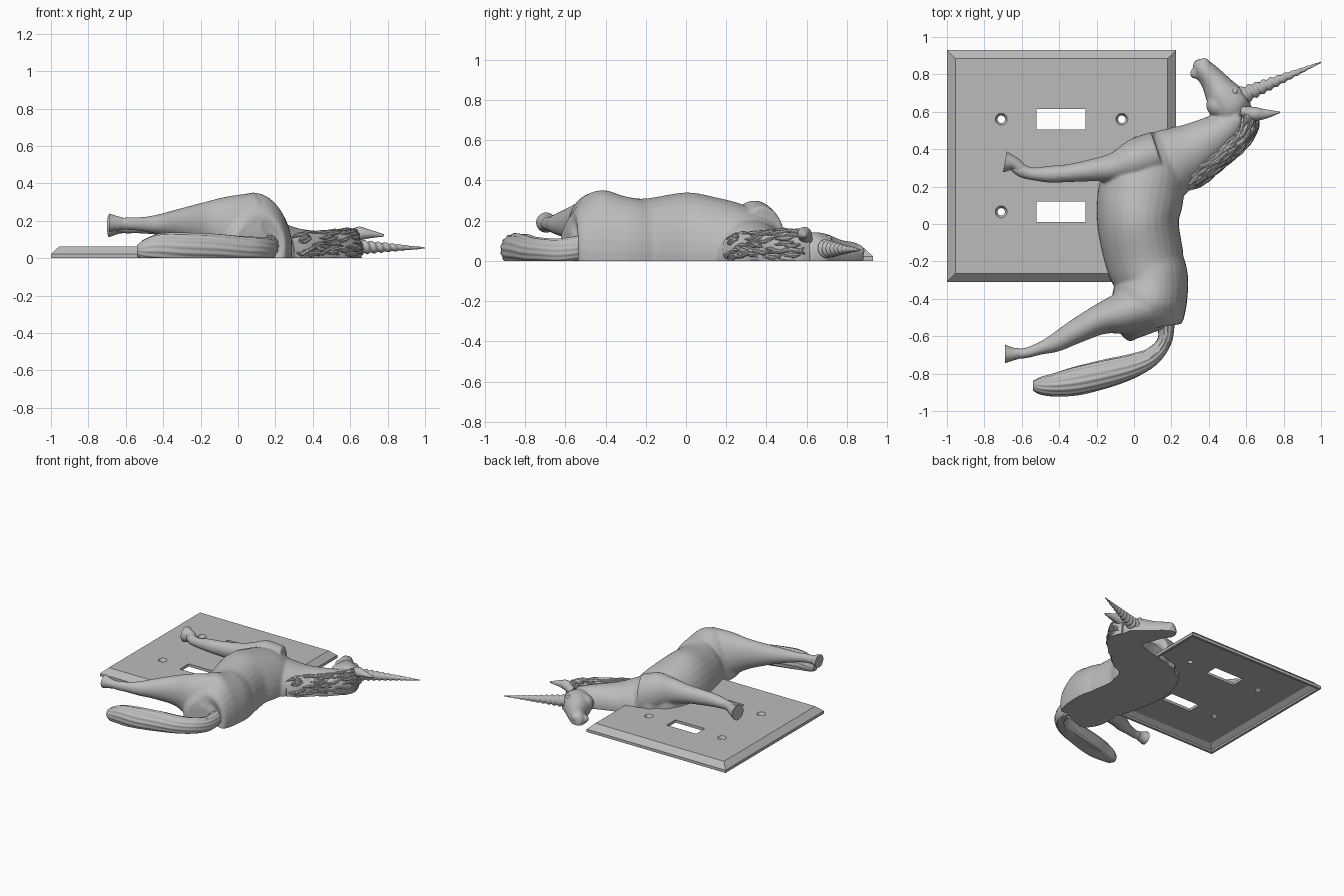
import bpy, bmesh, math, random
from mathutils import Vector

random.seed(4)
old = bpy.data.objects.get("Cube")
if old:
    bpy.data.objects.remove(old, do_unlink=True)

grey = bpy.data.materials.new("plain grey")
grey.use_nodes = True
grey.diffuse_color = (0.5, 0.5, 0.5, 1)
grey.node_tree.nodes["Principled BSDF"].inputs["Base Color"].default_value = (0.5, 0.5, 0.5, 1)


def catmull(keys, per):
    """Smoothly resample key rings (x, y, z, half width, half height)."""
    k = [Vector(p) for p in keys]
    k = [2 * k[0] - k[1]] + k + [2 * k[-1] - k[-2]]
    out = []
    for i in range(1, len(k) - 2):
        a, b, c, d = k[i - 1:i + 3]
        for j in range(per):
            t = j / per
            out.append(0.5 * (2 * b + (c - a) * t + (2 * a - 5 * b + 4 * c - d) * t * t
                              + (3 * b - a - 3 * c + d) * t ** 3))
    return out + [k[-2]]


def loft(bm, keys, per=6, sides=32, ripple=0.0, waves=1, twist=0.0):
    """Closed tube of elliptic rings, optionally fluted and twisted."""
    path = catmull(keys, per)
    rings = []
    for i, p in enumerate(path):
        q = path[min(i + 1, len(path) - 1)] - path[max(i - 1, 0)]
        side = Vector((-q[1], q[0], 0)).normalized()
        ring = []
        for s in range(sides):
            a = math.tau * s / sides
            r = 1 + ripple * math.cos(waves * a - math.tau * twist * i / len(path))
            v = Vector(p[:3]) + side * (max(p[3], 0.003) * r * math.cos(a))
            v.z += max(p[4], 0.003) * r * math.sin(a)
            ring.append(bm.verts.new(v))
        rings.append(ring)
    faces = [bm.faces.new(rings[0]), bm.faces.new(rings[-1])]
    for a, b in zip(rings, rings[1:]):
        for s in range(sides):
            t = (s + 1) % sides
            faces.append(bm.faces.new((a[s], a[t], b[t], b[s])))
    bmesh.ops.recalc_face_normals(bm, faces=faces)


def ball(bm, centre, radius):
    ret = bmesh.ops.create_uvsphere(bm, u_segments=16, v_segments=10, radius=radius)
    bmesh.ops.translate(bm, verts=ret["verts"], vec=centre)


def finish(name, bm, angle=40):
    me = bpy.data.meshes.new(name)
    bm.to_mesh(me)
    bm.free()
    me.materials.append(grey)
    ob = bpy.data.objects.new(name, me)
    bpy.context.collection.objects.link(ob)
    bpy.ops.object.select_all(action='DESELECT')
    ob.select_set(True)
    bpy.context.view_layer.objects.active = ob
    if angle:
        bpy.ops.object.shade_smooth_by_angle(angle=math.radians(angle))
    return ob


def bake(ob):
    """Return the modified mesh as a bmesh and drop the source object."""
    bm = bmesh.new()
    bm.from_object(ob, bpy.context.evaluated_depsgraph_get())
    bpy.data.objects.remove(ob, do_unlink=True)
    return bm


def flatten(bm):
    """Cut the part off flat where it rests on the ground."""
    geom = bm.verts[:] + bm.edges[:] + bm.faces[:]
    bmesh.ops.bisect_plane(bm, geom=geom, dist=1e-5, plane_co=(0, 0, 0),
                           plane_no=(0, 0, -1), clear_outer=True)
    bmesh.ops.holes_fill(bm, edges=[e for e in bm.edges if e.is_boundary], sides=0)
    return bm


# Wall plate: hollow shell with sloping edges
bm = bmesh.new()
rings = []
for inset, z in ((0.06, 0.042), (0.02, 0.015), (0.02, 0), (0, 0), (0, 0.022), (0.045, 0.064)):
    x0, x1, y0, y1 = -1 + inset, 0.225 - inset, -0.31 + inset, 0.93 - inset
    rings.append([bm.verts.new((x, y, z)) for x, y in ((x0, y0), (x1, y0), (x1, y1), (x0, y1))])
bm.faces.new(rings[0])
bm.faces.new(rings[-1])
for a, b in zip(rings, rings[1:]):
    for s in range(4):
        bm.faces.new((a[s], a[s - 1], b[s - 1], b[s]))
bmesh.ops.recalc_face_normals(bm, faces=bm.faces)
blank = finish("plate_blank", bm, 0)

# Switch openings and countersunk screw holes
bm = bmesh.new()
for y in (0.56, 0.065):
    box = bmesh.ops.create_cube(bm, size=1)["verts"]
    bmesh.ops.scale(bm, verts=box, vec=(0.26, 0.11, 0.2))
    bmesh.ops.translate(bm, verts=box, vec=(-0.39, y, 0.05))
    for x in (-0.71, -0.065):
        cone = bmesh.ops.create_cone(bm, cap_ends=True, segments=32, radius1=0.016,
                                     radius2=0.038, depth=0.04)["verts"]
        bmesh.ops.translate(bm, verts=cone, vec=(x, y, 0.055))
cutter = finish("plate_cutter", bm, 0)
cutter.hide_render = True
cut = blank.modifiers.new("holes", 'BOOLEAN')
cut.operation, cut.object, cut.solver = 'DIFFERENCE', cutter, 'EXACT'
plate = bake(blank)
bpy.data.objects.remove(cutter, do_unlink=True)
finish("wall_plate", plate, 25)

# Body: trunk, neck, head and legs blended into one skin
bm = bmesh.new()
trunk = [(0.09, -0.585, 0.06, 0.08, 0.09), (0.08, -0.55, 0.06, 0.17, 0.2),
         (0.08, -0.43, 0.05, 0.2, 0.3), (0.095, -0.3, 0.05, 0.195, 0.27),
         (0.06, -0.2, 0.04, 0.21, 0.27), (0.022, 0, 0.04, 0.218, 0.3),
         (0.035, 0.15, 0.04, 0.23, 0.275), (0.06, 0.28, 0.04, 0.215, 0.24),
         (0.07, 0.4, 0.04, 0.16, 0.18), (0.06, 0.475, 0.04, 0.06, 0.1)]
neck = [(0.1, 0.27, 0.02, 0.19, 0.2), (0.2, 0.335, 0.02, 0.185, 0.18),
        (0.32, 0.4, 0.02, 0.145, 0.14), (0.47, 0.495, 0.02, 0.105, 0.12),
        (0.56, 0.575, 0.02, 0.08, 0.11)]
head = [(0.58, 0.57, 0.02, 0.07, 0.08), (0.53, 0.62, 0.025, 0.11, 0.115),
        (0.475, 0.69, 0.025, 0.095, 0.11), (0.425, 0.765, 0.02, 0.07, 0.085),
        (0.375, 0.825, 0.02, 0.056, 0.075), (0.352, 0.86, 0.02, 0.042, 0.06),
        (0.345, 0.88, 0.02, 0.015, 0.025)]
foreleg = [(0.13, 0.38, 0.1, 0.12, 0.17), (0.01, 0.34, 0.15, 0.115, 0.15),
           (-0.1, 0.305, 0.17, 0.08, 0.1), (-0.22, 0.288, 0.175, 0.06, 0.07),
           (-0.35, 0.272, 0.175, 0.048, 0.057), (-0.45, 0.266, 0.175, 0.045, 0.048),
           (-0.54, 0.268, 0.17, 0.034, 0.037), (-0.6, 0.285, 0.17, 0.036, 0.038),
           (-0.65, 0.32, 0.17, 0.03, 0.03)]
hind_leg = [(0.08, -0.43, 0.1, 0.15, 0.25), (-0.06, -0.475, 0.15, 0.115, 0.18),
            (-0.18, -0.51, 0.18, 0.082, 0.12), (-0.32, -0.58, 0.185, 0.064, 0.078),
            (-0.42, -0.635, 0.182, 0.05, 0.054), (-0.5, -0.665, 0.182, 0.034, 0.04),
            (-0.58, -0.69, 0.185, 0.028, 0.034), (-0.65, -0.695, 0.185, 0.028, 0.03)]
for part in (trunk, neck, head, foreleg, hind_leg):
    loft(bm, part)
# Cheek, brow, nostril and lower lip
for spot, size in (((0.45, 0.635, 0.06), 0.065), ((0.545, 0.7, 0.085), 0.035),
                   ((0.375, 0.86, 0.05), 0.03), ((0.328, 0.805, 0.03), 0.03)):
    ball(bm, spot, size)
skin = finish("skin", bm, 0)
blend = skin.modifiers.new("blend", 'REMESH')
blend.mode, blend.voxel_size = 'VOXEL', 0.009
soft = skin.modifiers.new("soften", 'SMOOTH')
soft.factor, soft.iterations = 0.5, 6
finish("body", flatten(bake(skin)))

# Hooves: flared, with flat soles
fore_hoof = [(-0.6, 0.29, 0.17, 0.032, 0.034), (-0.64, 0.322, 0.172, 0.036, 0.042),
             (-0.69, 0.333, 0.172, 0.057, 0.06)]
hind_hoof = [(-0.61, -0.69, 0.185, 0.028, 0.03), (-0.645, -0.695, 0.187, 0.034, 0.038),
             (-0.69, -0.695, 0.19, 0.05, 0.05)]
for name, keys in (("fore_hoof", fore_hoof), ("hind_hoof", hind_hoof)):
    bm = bmesh.new()
    loft(bm, keys)
    finish(name, bm)

# Eye
bm = bmesh.new()
ball(bm, (0.54, 0.708, 0.108), 0.018)
finish("eye", bm)

# Ear: leaf-shaped, pointing back
bm = bmesh.new()
loft(bm, [(0.57, 0.605, 0.1, 0.025, 0.03), (0.64, 0.59, 0.13, 0.036, 0.038),
          (0.7, 0.588, 0.13, 0.026, 0.024), (0.78, 0.597, 0.122, 0.004, 0.006)])
finish("ear", bm)

# Horn: tapering spiral
bm = bmesh.new()
loft(bm, [(0.55, 0.675, 0.06, 0.047, 0.047), (1, 0.865, 0.055, 0.003, 0.003)],
     per=110, sides=24, ripple=0.13, twist=12)
finish("horn", flatten(bm), 60)

# Mane: crest with overlapping locks
bm = bmesh.new()
crest = [(0.28, 0.2, 0.02, 0.03, 0.09), (0.35, 0.27, 0.02, 0.055, 0.115),
         (0.45, 0.355, 0.02, 0.055, 0.12), (0.55, 0.44, 0.02, 0.055, 0.13),
         (0.61, 0.53, 0.02, 0.05, 0.135), (0.6, 0.61, 0.03, 0.035, 0.11)]
loft(bm, crest, ripple=0.04, waves=9, twist=3)
stations = catmull(crest, 16)
for i in range(110):
    j = random.randrange(6, len(stations) - 10)
    a = random.uniform(-0.9, 2.6)
    lock = []
    for step, fat in ((8, 0.004), (4, 0.011), (0, 0.01), (-5, 0.003)):
        p, q = stations[j + step], stations[j + step + 1]
        out = Vector((q[1] - p[1], p[0] - q[0], 0)).normalized()
        v = Vector(p[:3]) + out * (p[3] * math.cos(a))
        v.z += p[4] * math.sin(a)
        lock.append((*v, fat, fat))
        a += random.uniform(-0.12, 0.12)
    loft(bm, lock, per=3, sides=8)
finish("mane", flatten(bm))

# Tail: fluted sweep of hair
bm = bmesh.new()
loft(bm, [(0.17, -0.5, 0.07, 0.05, 0.06), (0.165, -0.62, 0.05, 0.038, 0.06),
          (0.1, -0.705, 0.05, 0.048, 0.062), (0, -0.755, 0.05, 0.062, 0.068),
          (-0.13, -0.795, 0.055, 0.073, 0.075), (-0.3, -0.838, 0.055, 0.075, 0.08),
          (-0.42, -0.86, 0.055, 0.062, 0.075), (-0.5, -0.865, 0.045, 0.046, 0.055),
          (-0.54, -0.864, 0.04, 0.025, 0.03)],
     per=10, sides=72, ripple=0.035, waves=14, twist=2)
finish("tail", flatten(bm))
